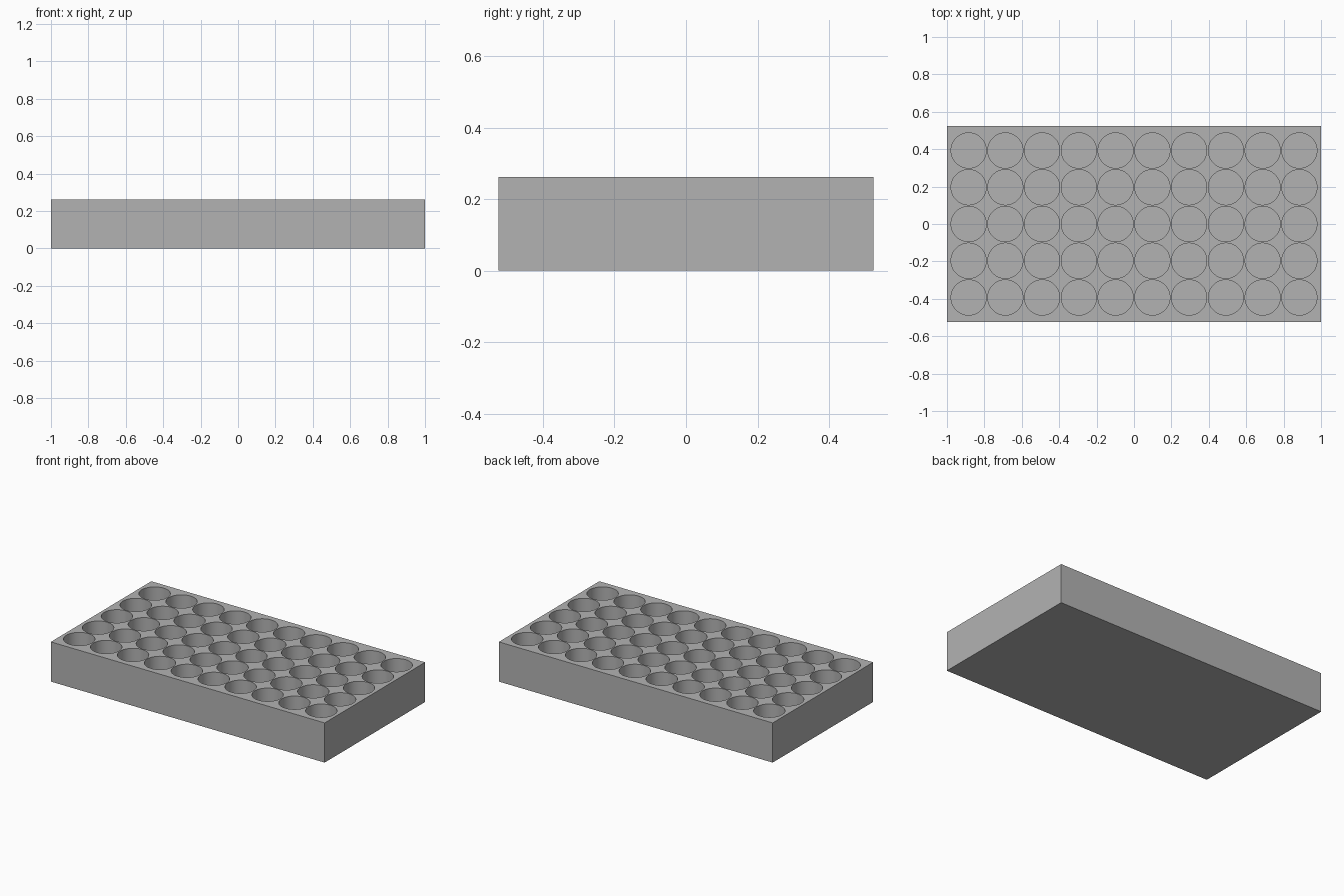
import bpy
import bmesh
import math
from mathutils import Matrix, Vector

cube = bpy.data.objects.get("Cube")
if cube:
    bpy.data.objects.remove(cube, do_unlink=True)

LENGTH, WIDTH, HEIGHT = 2.0, 1.048, 0.262
COLUMNS, ROWS = 10, 5
PITCH, RADIUS, FLOOR = 0.1965, 0.094, 0.026

grey = bpy.data.materials.new("plain grey")
grey.use_nodes = True
colour = (0.45, 0.45, 0.45, 1)
grey.diffuse_color = colour
grey.node_tree.nodes["Principled BSDF"].inputs["Base Color"].default_value = colour


def make_object(name, bm):
    mesh = bpy.data.meshes.new(name)
    bm.to_mesh(mesh)
    bm.free()
    mesh.materials.append(grey)
    obj = bpy.data.objects.new(name, mesh)
    bpy.context.collection.objects.link(obj)
    return obj


# Solid block
bm = bmesh.new()
bmesh.ops.create_cube(bm, size=1, matrix=Matrix.Translation((0, 0, HEIGHT / 2))
                      @ Matrix.Diagonal((LENGTH, WIDTH, HEIGHT, 1)))
tray = make_object("holder_block", bm)

# Grid of round pockets, open at the top and closed below
bm = bmesh.new()
depth = HEIGHT
for col in range(COLUMNS):
    for row in range(ROWS):
        centre = Vector(((col - (COLUMNS - 1) / 2) * PITCH,
                         (row - (ROWS - 1) / 2) * PITCH, FLOOR + depth / 2))
        bmesh.ops.create_cone(bm, cap_ends=True, segments=64, radius1=RADIUS,
                              radius2=RADIUS, depth=depth,
                              matrix=Matrix.Translation(centre))
cutter = make_object("pocket_cutter", bm)
cutter.hide_render = True

# Cut the pockets and discard the cutter
cut = tray.modifiers.new("pockets", "BOOLEAN")
cut.operation = "DIFFERENCE"
cut.solver = "EXACT"
cut.object = cutter
bpy.ops.object.select_all(action="DESELECT")
tray.select_set(True)
bpy.context.view_layer.objects.active = tray
bpy.ops.object.modifier_apply(modifier=cut.name)
bpy.data.objects.remove(cutter, do_unlink=True)

# Round pocket walls, crisp edges elsewhere
bpy.ops.object.shade_smooth_by_angle(angle=math.radians(30))
